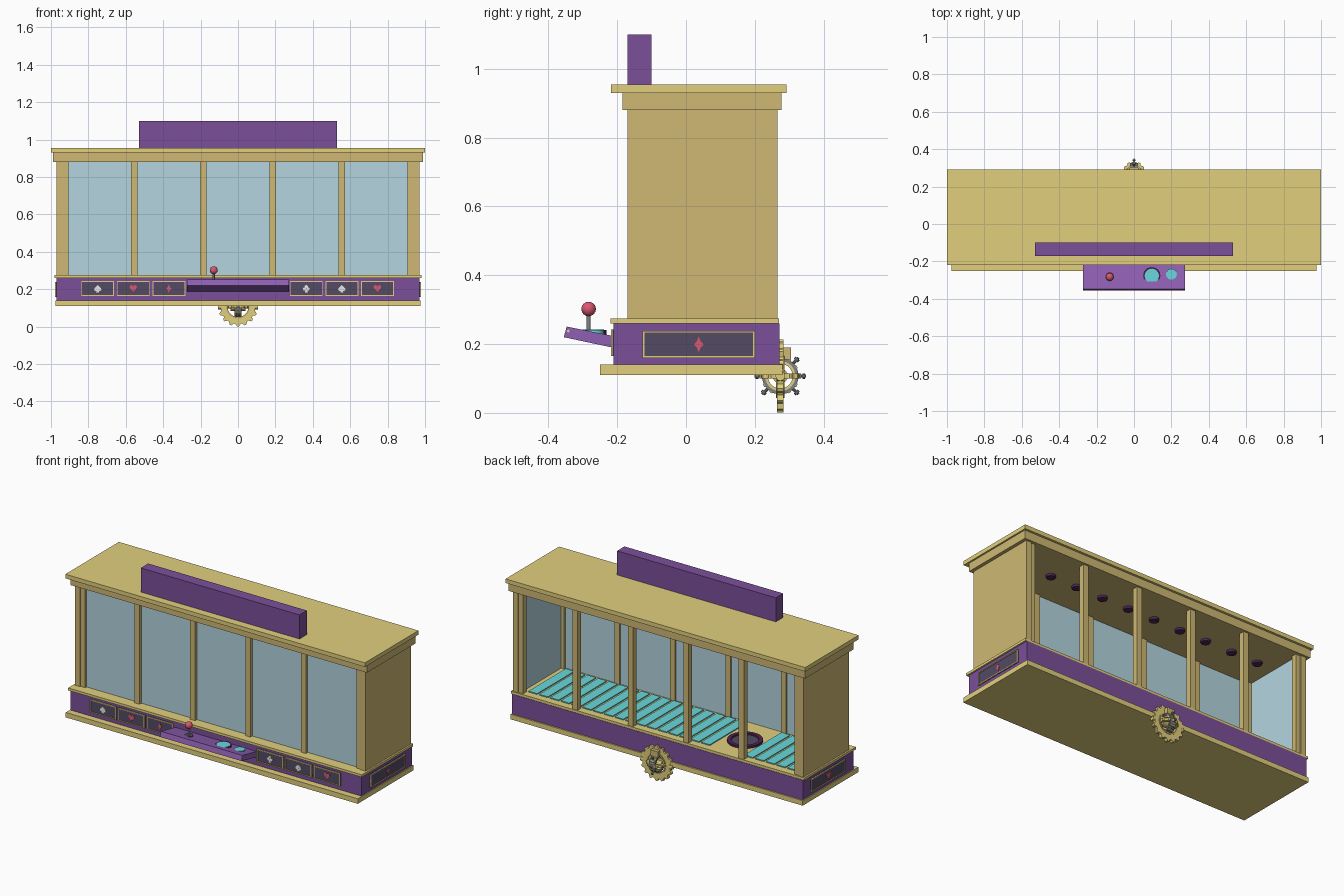
import bpy, bmesh
from math import sin, cos, pi, radians
from mathutils import Matrix, Vector

if "Cube" in bpy.data.objects:
    bpy.data.objects.remove(bpy.data.objects["Cube"])


def mat(name, r, g, b):
    m = bpy.data.materials.new(name)
    m.diffuse_color = tuple((c / 255) ** 2.2 for c in (r, g, b)) + (1,)
    m.use_nodes = True
    m.node_tree.nodes["Principled BSDF"].inputs["Base Color"].default_value = m.diffuse_color
    return m


GOLD = mat("gold", 224, 206, 124)
WOOD = mat("wood", 205, 183, 115)
PURPLE = mat("purple", 122, 80, 152)
LILAC = mat("lilac", 142, 96, 178)
DARK = mat("dark", 84, 76, 100)
PLUM = mat("plum", 80, 40, 84)
GLASS = mat("glass", 178, 212, 222)
CYAN = mat("cyan", 105, 214, 220)
RED = mat("red", 218, 88, 112)
WHITE = mat("white", 232, 232, 228)
STEEL = mat("steel", 125, 128, 135)
I = Matrix.Identity(4)


def finish(name, bm, material, M=I, smooth=False):
    bmesh.ops.recalc_face_normals(bm, faces=bm.faces)
    bm.transform(M)
    me = bpy.data.meshes.new(name)
    bm.to_mesh(me)
    bm.free()
    me.materials.append(material)
    ob = bpy.data.objects.new(name, me)
    bpy.context.collection.objects.link(ob)
    if smooth:
        bpy.context.view_layer.objects.active = ob
        bpy.ops.object.select_all(action='DESELECT')
        ob.select_set(True)
        bpy.ops.object.shade_smooth_by_angle(angle=radians(35))
    return ob


def box(name, x, y, z, material, M=I):
    bm = bmesh.new()
    bmesh.ops.create_cube(bm, size=1)
    for v in bm.verts:
        v.co = [a[0] + (c + .5) * (a[1] - a[0]) for a, c in zip((x, y, z), v.co)]
    return finish(name, bm, material, M)


def prism(name, pts, w0, w1, material, M=I):
    bm = bmesh.new()
    f = bm.faces.new([bm.verts.new((u, v, w0)) for u, v in pts])
    g = bmesh.ops.extrude_face_region(bm, geom=[f])
    bmesh.ops.translate(bm, vec=(0, 0, w1 - w0),
                        verts=[e for e in g['geom'] if isinstance(e, bmesh.types.BMVert)])
    return finish(name, bm, material, M)


def cyl(name, c, r, h, material, M=I, r2=None, n=32):
    bm = bmesh.new()
    bmesh.ops.create_cone(bm, cap_ends=True, segments=n, radius1=r,
                          radius2=r if r2 is None else r2, depth=h)
    return finish(name, bm, material, M @ Matrix.Translation(c), True)


def gear(name, r_in, r_out, tooth, n, h, material, M):
    # ring with n short teeth, axis along local z
    bm = bmesh.new()
    rows = []
    for i in range(n * 4):
        a = (i - 2.5) / (n * 4) * 2 * pi
        r = r_out + (tooth if i % 4 in (2, 3) else 0)
        rows.append([bm.verts.new((q * cos(a), q * sin(a), w))
                     for q, w in ((r_in, -h), (r, -h), (r, h), (r_in, h))])
    for i, a in enumerate(rows):
        b = rows[(i + 1) % len(rows)]
        for k in range(4):
            bm.faces.new((a[k], a[k - 1], b[k - 1], b[k]))
    return finish(name, bm, material, M)


RX = Matrix.Rotation(pi / 2, 4, 'X')
T = Matrix.Translation

# cabinet body, stacked from the plinth up
box("plinth", (-.975, .975), (-.25, .28), (.11, .14), GOLD)
box("base", (-.97, .97), (-.21, .272), (.14, .26), PURPLE)
box("ledge", (-.98, .98), (-.22, .27), (.26, .275), GOLD)
box("cornice", (-.99, .99), (-.185, .278), (.88, .93), WOOD)
box("roof", (-1, 1), (-.218, .292), (.93, .955), GOLD)
box("sign_board", (-.53, .53), (-.17, -.10), (.955, 1.10), PURPLE)

# side walls with glazed inner faces, stepped corner posts
for s in (-1, 1):
    def span(a, b):
        return tuple(sorted((s * a, s * b)))
    box("side_wall", span(.935, .97), (-.17, .266), (.275, .88), WOOD)
    box("side_glass", span(.925, .935), (-.13, .23), (.275, .88), GLASS)
    box("front_corner_post", span(.905, .935), (-.165, -.13), (.275, .88), WOOD)
    box("back_corner_post", span(.905, .935), (.23, .26), (.275, .88), WOOD)

# front glass, with posts on the front and on the open back
box("front_glass", (-.905, .905), (-.152, -.146), (.275, .88), GLASS)
for x in (-.555, -.185, .185, .555):
    box("front_post", (x - .017, x + .017), (-.17, -.135), (.275, .88), WOOD)
    box("back_post", (x - .017, x + .017), (.232, .266), (.275, .88), WOOD)

# play floor: slats, left free around the prize chute
for i in range(25):
    x = .865 - i * .072
    if abs(x + .44) > .12:
        box("floor_slat", (x - .029, x + .029), (-.13, .225), (.275, .281), CYAN)
gear("chute_ring", .075, .098, 0, 12, .006, PLUM, T((-.44, .065, .281)))
cyl("chute_hole", (-.44, .065, .276), .076, .004, DARK)

# ceiling lamps
for i in range(10):
    cyl("ceiling_lamp", (-.805 + i * .179, .06, .874), .026, .014, PLUM, r2=.028, n=24)

# suit outlines, unit size
heart = [(16 * sin(t) ** 3 / 17, (13 * cos(t) - 5 * cos(2 * t) - 2 * cos(3 * t) - cos(4 * t) + 2) / 16)
         for t in (i / 24 * 2 * pi for i in range(24))]
stem = [(-.4, -1), (.4, -1), (.1, -.1), (-.1, -.1)]


def disc(u, v, r):
    return [(u + r * cos(i * pi / 8), v + r * sin(i * pi / 8)) for i in range(16)]


SUITS = {
    "heart": (RED, [heart]),
    "diamond": (RED, [[(0, 1.1), (-.28, .4), (-.7, 0), (-.28, -.4), (0, -1.1), (.28, -.4), (.7, 0), (.28, .4)]]),
    "spade": (WHITE, [[(u, -v * .9 + .1) for u, v in heart], stem]),
    "club": (WHITE, [disc(0, .5, .42), disc(-.45, -.1, .42), disc(.45, -.1, .42), stem]),
}


def suit_panel(suit, w, M):
    # dark plaque in a gold frame; local u across, v up, z outward
    h, t = .039, .005
    box("plaque", (-w, w), (-h, h), (0, .004), DARK, M)
    for s in (-1, 1):
        box("plaque_frame", (-w, w), tuple(sorted((s * h, s * (h - t)))), (0, .008), GOLD, M)
        box("plaque_frame", tuple(sorted((s * w, s * (w - t)))), (-h, h), (0, .008), GOLD, M)
    m, shapes = SUITS[suit]
    for k, p in enumerate(shapes):
        prism(suit + "_inlay", [(u * .021, v * .021) for u, v in p], .003, .007 + k * .0002, m, M)


for x, suit in ((-.75, "spade"), (-.56, "heart"), (-.37, "diamond"),
                (.365, "club"), (.555, "spade"), (.745, "heart")):
    suit_panel(suit, .088, T((x, -.21, .204)) @ RX)
for s, suit in ((1, "diamond"), (-1, "heart")):
    suit_panel(suit, .163, T((s * .97, .037, .199)) @ Matrix.Rotation(s * pi / 2, 4, 'Z') @ RX)

# control shelf rising towards the player
YZ = Matrix.Rotation(pi / 2, 4, 'Z') @ RX
prism("control_shelf", [(-.347, .251), (-.355, .22), (-.205, .188), (-.205, .222)], -.272, .272, LILAC, YZ)
for s in (-1, 1):
    cyl("shelf_screw", (-.342, .238, s * .272), .004, .004, GOLD, YZ, n=12)

# joystick and buttons
cyl("joystick_base", (-.13, -.283, .239), .024, .008, DARK)
cyl("joystick_stem", (-.13, -.283, .265), .006, .055, STEEL, n=16)
bm = bmesh.new()
bmesh.ops.create_uvsphere(bm, u_segments=24, v_segments=14, radius=.021)
finish("joystick_ball", bm, RED, T((-.13, -.283, .302)), True)
cyl("large_button_ring", (.095, -.277, .233), .046, .016, PLUM)
cyl("large_button", (.095, -.277, .236), .038, .014, CYAN)
cyl("small_button", (.2, -.268, .234), .029, .013, CYAN)

# gear ornament on the back: large upright gear and two crossing small gears
C = T((0, .274, .107))
RY = Matrix.Rotation(pi / 2, 4, 'Y')
gear("large_gear", .06, .093, .013, 16, .01, GOLD, C @ RX)
gear("large_gear_rim", .056, .064, 0, 16, .013, WOOD, C @ RX)
gear("level_gear", .04, .055, .006, 12, .007, GOLD, C)
gear("cross_gear", .036, .05, .006, 12, .016, GOLD, C @ RY)
gear("cross_gear_rim", .044, .053, 0, 16, .02, STEEL, C @ RY)
for i in range(8):
    R = C @ Matrix.Rotation(i * pi / 4, 4, 'X')
    cyl("spike", (0, 0, .06), .005, .03, STEEL, R, r2=.004, n=10)
    cyl("spike_collar", (0, 0, .068), .008, .008, STEEL, R, n=10)
cyl("gear_axle", (0, 0, 0), .009, .21, STEEL, C @ RY, n=16)
cyl("gear_hub", (0, 0, 0), .022, .08, WOOD, C @ RY, n=16)
for s in (-1, 1):
    cyl("axle_cap", (0, 0, s * .098), .014, .016, GOLD, C @ RY, n=12)
box("gear_bracket", (-.025, .025), (.27, .305), (.155, .19), WOOD)
